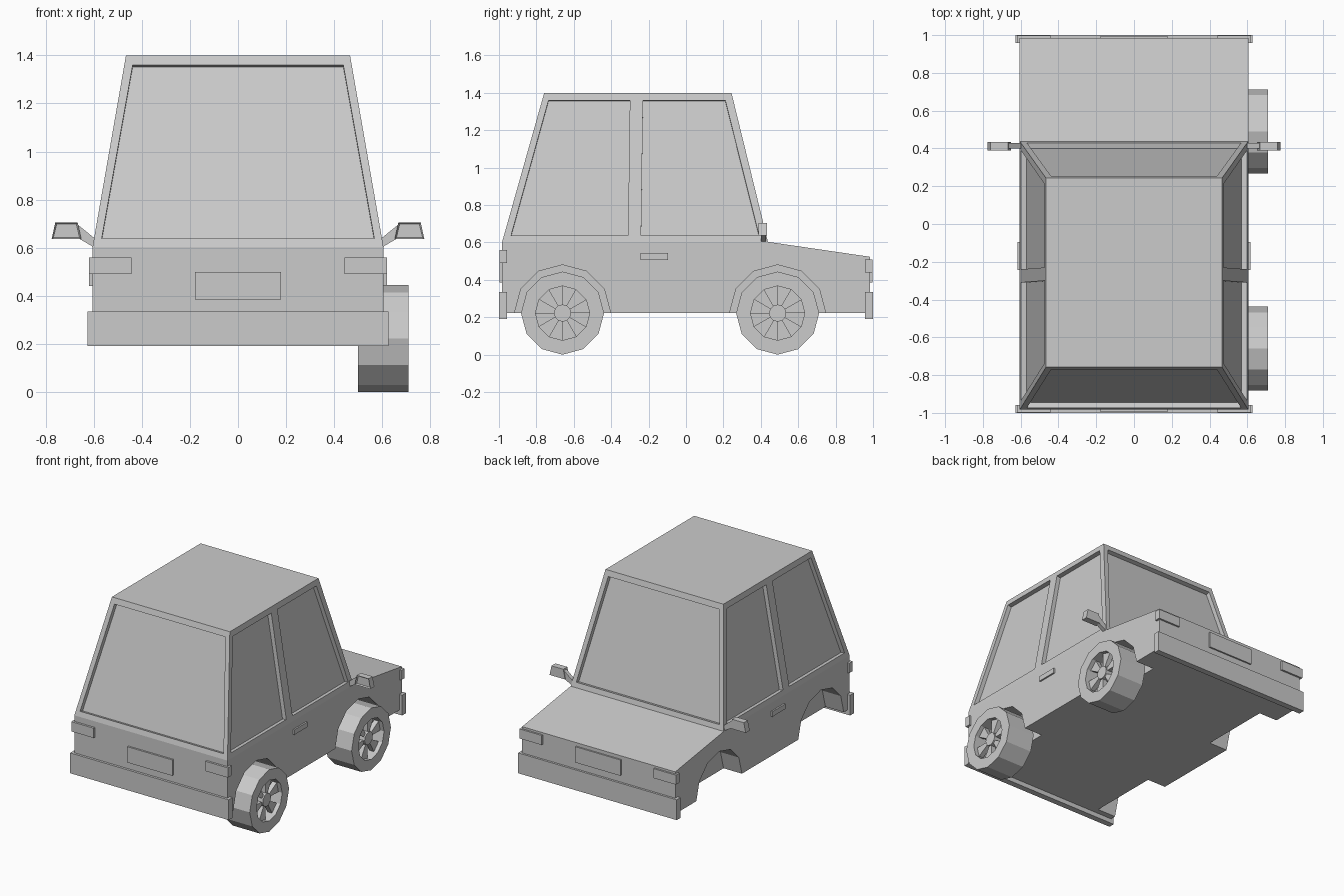
import bpy, bmesh
from math import sin, cos, pi
from mathutils import Vector

if "Cube" in bpy.data.objects:
    bpy.data.objects.remove(bpy.data.objects["Cube"])


def finish(bm, name):
    bmesh.ops.recalc_face_normals(bm, faces=bm.faces)
    me = bpy.data.meshes.new(name)
    bm.to_mesh(me)
    bm.free()
    ob = bpy.data.objects.new(name, me)
    bpy.context.collection.objects.link(ob)
    return ob


def prism(bm, pts, shift):
    """Solid between a polygon and its copy moved by shift."""
    a = [bm.verts.new(p) for p in pts]
    b = [bm.verts.new(Vector(p) + Vector(shift)) for p in pts]
    n = len(a)
    bm.faces.new(a)
    bm.faces.new(b[::-1])
    for i in range(n):
        bm.faces.new((a[i], b[i], b[(i + 1) % n], a[(i + 1) % n]))


def box(name, x, y, z):
    bm = bmesh.new()
    prism(bm, [(x[0], y[0], z[0]), (x[1], y[0], z[0]), (x[1], y[1], z[0]), (x[0], y[1], z[0])],
          (0, 0, z[1] - z[0]))
    return finish(bm, name)


def ring(x, r, cy, cz, n=12):
    return [(x, cy + r * sin(2 * pi * i / n), cz + r * cos(2 * pi * i / n)) for i in range(n)]


def boolean_cut(ob, cutter):
    mod = ob.modifiers.new("cut", 'BOOLEAN')
    mod.operation, mod.solver, mod.object = 'DIFFERENCE', 'EXACT', cutter
    dg = bpy.context.evaluated_depsgraph_get()
    me = bpy.data.meshes.new_from_object(ob.evaluated_get(dg))
    ob.modifiers.clear()
    ob.data = me
    bpy.data.objects.remove(cutter)


W, RW = 0.605, 0.466              # half width of body and roof
Y0, Y1, ZB, ZC, ZR = -0.983, 0.985, 0.223, 0.603, 1.4
WHEELS = (-0.66, 0.49)

# Body shell: side profile plus tapered cabin
bm = bmesh.new()
prof = [(Y0, ZB), (Y1, ZB), (Y1, 0.523), (0.438, ZC), (Y0, ZC)]
L, R = ([bm.verts.new((s * W, y, z)) for y, z in prof] for s in (-1, 1))
for side in (L, R):
    bm.faces.new(side)
for i in (0, 1, 2, 4):
    j = (i + 1) % 5
    bm.faces.new((L[i], L[j], R[j], R[i]))
base = [L[4], R[4], R[3], L[3]]
roof = [bm.verts.new(p) for p in
        ((-RW, -0.758, ZR), (RW, -0.758, ZR), (RW, 0.243, ZR), (-RW, 0.243, ZR))]
bm.faces.new(roof)
for i in range(4):
    j = (i + 1) % 4
    bm.faces.new((base[i], base[j], roof[j], roof[i]))
body = finish(bm, "body")

# Cutters: recessed windows and wheel wells
bm = bmesh.new()
ZL, ZH = 0.638, 1.36


def window(pts, out):
    pts = [Vector(p) for p in pts]
    n = (pts[1] - pts[0]).cross(pts[2] - pts[0]).normalized()
    if n.dot(Vector(out)) < 0:
        n = -n
    prism(bm, [p + n * 0.02 for p in pts], n * -0.05)


def lerp(a, b, z):
    return a + (b - a) * (z - ZC) / (ZR - ZC)


for a, b, s in ((Y0, -0.758, -1), (0.438, 0.243, 1)):
    ya, yb = lerp(a, b, ZL), lerp(a, b, ZH)
    window([(-0.567, ya, ZL), (0.567, ya, ZL), (0.438, yb, ZH), (-0.438, yb, ZH)], (0, s, 0))
for s in (-1, 1):
    xa, xb = s * lerp(W, RW, ZL), s * lerp(W, RW, ZH)
    for ys in ((-0.935, -0.31, -0.30, -0.735), (-0.24, 0.39, 0.21, -0.23)):
        window([(x, y, z) for x, y, z in zip((xa, xa, xb, xb), ys, (ZL, ZL, ZH, ZH))], (s, 0, 0))
    for y in WHEELS:
        prism(bm, ring(s * 0.46, 0.257, y, ZB), (s * 0.3, 0, 0))
cutter = finish(bm, "cutter")
cutter.hide_render = True
boolean_cut(body, cutter)

# Bumpers, plates and lamps at both ends
for name, s, lz in (("rear", -1, (0.49, 0.56)), ("front", 1, (0.44, 0.508))):
    ends = sorted((s * 0.957, s * 1.0))
    box(name + "_bumper", (-0.627, 0.627), ends, (0.19, 0.335))
    box(name + "_plate", (-0.178, 0.178), sorted((s * 0.97, s * 0.996)), (0.385, 0.498))
    for t, side in ((-1, "left"), (1, "right")):
        box(f"{name}_lamp_{side}", sorted((t * 0.442, t * 0.619)),
            sorted((s * 0.957, s * 0.998)), lz)

# Door handles and wing mirrors
for t, side in ((-1, "left"), (1, "right")):
    box("door_handle_" + side, sorted((t * 0.59, t * 0.616)), (-0.243, -0.095), (0.507, 0.543))
    bm = bmesh.new()
    prism(bm, [(t * x, 0.40, z) for x, z in
               ((0.59, 0.61), (0.605, 0.605), (0.66, 0.637), (0.672, 0.70), (0.60, 0.642))],
          (0, 0.028, 0))
    finish(bm, "mirror_arm_" + side)
    bm = bmesh.new()
    head = [(0.652, 0.636), (0.775, 0.636), (0.76, 0.705), (0.667, 0.705)]
    prism(bm, [(t * x, 0.388, z) for x, z in head], (0, 0.045, 0))
    bm.normal_update()
    bmesh.ops.recalc_face_normals(bm, faces=bm.faces)
    glass = min(bm.faces, key=lambda f: f.calc_center_median().y)
    bmesh.ops.inset_region(bm, faces=[glass], thickness=0.009)
    for v in glass.verts:
        v.co.y += 0.01
    finish(bm, "mirror_" + side)

# Wheels (right side only): turned tyre with dished rim, hub and six wedge spokes
for y, name in zip(WHEELS, ("rear", "front")):
    cz, n = 0.222, 12
    bm = bmesh.new()
    loops = [[bm.verts.new(p) for p in ring(x, r, y, cz)]
             for x, r in ((0.50, 0.222), (0.71, 0.222), (0.71, 0.145), (0.61, 0.145))]
    for a, b in zip(loops, loops[1:]):
        for i in range(n):
            j = (i + 1) % n
            bm.faces.new((a[i], a[j], b[j], b[i]))
    bm.faces.new(loops[0])
    bm.faces.new(loops[-1])
    finish(bm, name + "_wheel")
    bm = bmesh.new()
    prism(bm, ring(0.61, 0.046, y, cz), (0.08, 0, 0))
    inner, outer = ring(0.645, 0.044, y, cz), ring(0.645, 0.145, y, cz)
    for i in range(0, n, 2):
        prism(bm, [inner[i], outer[i], outer[i + 1], inner[i + 1]], (0.035, 0, 0))
    finish(bm, name + "_wheel_spokes")
